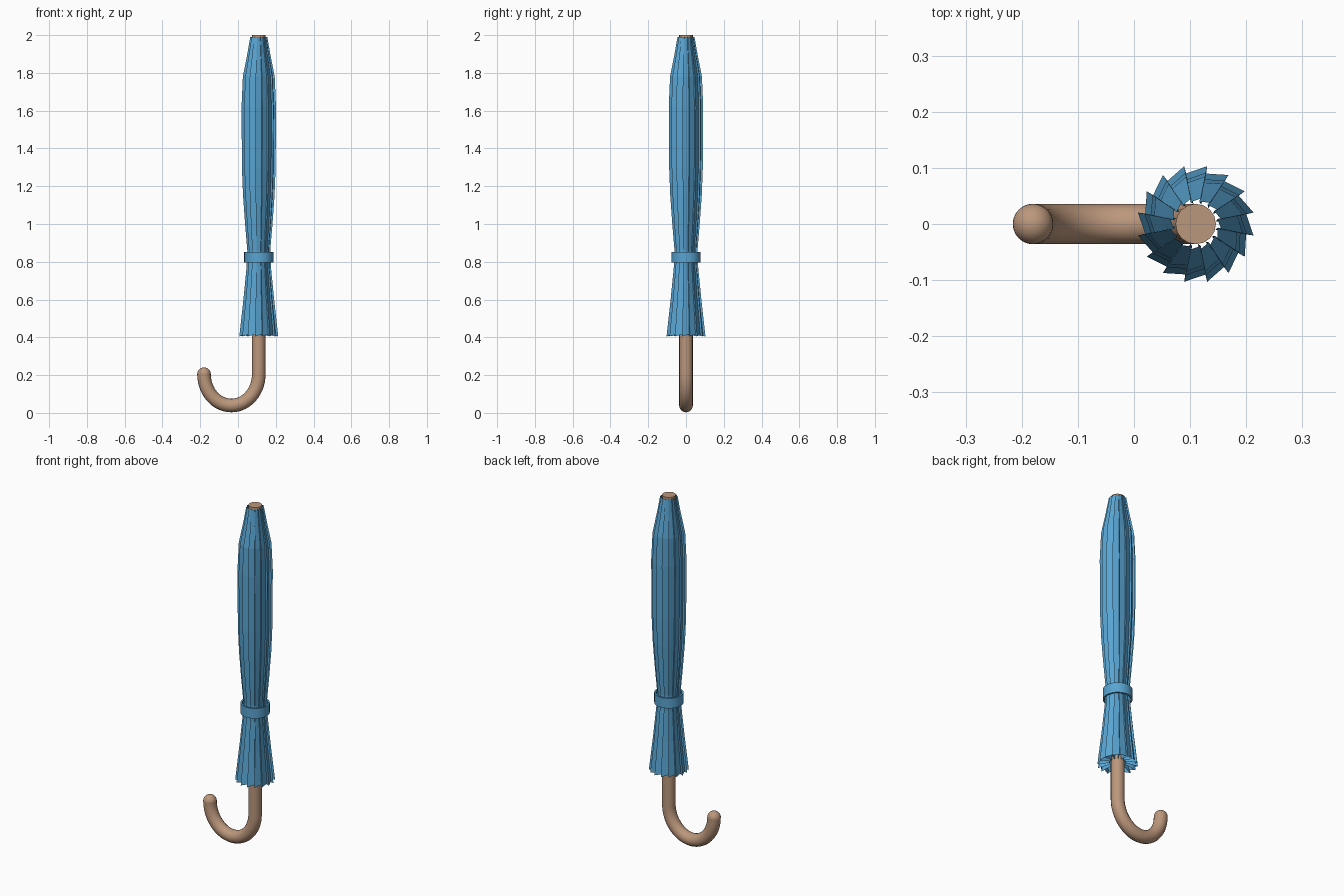
import bpy, bmesh
from math import sin, cos, pi, radians

if "Cube" in bpy.data.objects:
    bpy.data.objects.remove(bpy.data.objects["Cube"])

CX = 0.11          # shaft axis
R = 0.036          # shaft radius
PLEATS = 16


def material(name, rgb):
    m = bpy.data.materials.new(name)
    m.diffuse_color = (*rgb, 1)
    m.use_nodes = True
    m.node_tree.nodes["Principled BSDF"].inputs["Base Color"].default_value = m.diffuse_color
    return m


wood = material("wood", (0.50, 0.31, 0.20))
fabric = material("blue_fabric", (0.10, 0.37, 0.64))


def loft(name, rings, mat, closed=False):
    """Skin a list of equal-length closed rings."""
    bm = bmesh.new()
    loops = [[bm.verts.new(p) for p in ring] for ring in rings]
    pairs = list(zip(loops, loops[1:]))
    if closed:
        pairs.append((loops[-1], loops[0]))
    for a, b in pairs:
        n = len(a)
        for i in range(n):
            j = (i + 1) % n
            bm.faces.new((a[i], a[j], b[j], b[i]))
    me = bpy.data.meshes.new(name)
    bm.to_mesh(me)
    bm.free()
    ob = bpy.data.objects.new(name, me)
    bpy.context.collection.objects.link(ob)
    me.materials.append(mat)
    return ob


def smooth(ob, angle):
    bpy.ops.object.select_all(action='DESELECT')
    ob.select_set(True)
    bpy.context.view_layer.objects.active = ob
    bpy.ops.object.shade_smooth_by_angle(angle=radians(angle))


# Shaft and crook handle: one swept tube with a half-ellipse hook
path = [(CX, 2.0)]
HX, HZ, A, B = -0.035, 0.205, 0.145, 0.166
path += [(HX + A * cos(t), HZ - B * sin(t)) for t in (pi * i / 28 for i in range(29))]
cu = bpy.data.curves.new("shaft_and_handle", 'CURVE')
cu.dimensions = '3D'
cu.bevel_depth = R
cu.bevel_resolution = 6
cu.use_fill_caps = True
sp = cu.splines.new('POLY')
sp.points.add(len(path) - 1)
for p, (x, z) in zip(sp.points, path):
    p.co = (x, 0, z, 1)
handle = bpy.data.objects.new("shaft_and_handle", cu)
bpy.context.collection.objects.link(handle)
cu.materials.append(wood)
handle.select_set(True)
bpy.context.view_layer.objects.active = handle
bpy.ops.object.convert(target='MESH')
smooth(bpy.context.view_layer.objects.active, 40)

# Rounded handle tip
bpy.ops.mesh.primitive_uv_sphere_add(segments=28, ring_count=16, radius=R,
                                     location=(HX - A, 0, HZ))
tip = bpy.context.object
tip.name = "handle_tip"
tip.data.materials.append(wood)
smooth(tip, 40)

# Furled canopy: overlapping sawtooth pleats lofted along the shaft
profile = [(0.405, 0.105), (0.6, 0.083), (0.77, 0.066), (0.86, 0.062), (1.0, 0.074),
           (1.15, 0.085), (1.3, 0.091), (1.62, 0.093), (1.78, 0.086), (1.9, 0.062), (1.99, 0.046)]


def pleat_ring(z, r):
    pts = []
    for k in range(PLEATS):
        a = 2 * pi * (k + 0.5) / PLEATS
        step = 2 * pi / PLEATS
        hem = 0.012 if z < 0.41 else 0
        for f, rr, dz in ((0, r, 0), (1.08, r * 0.87, hem), (0.8, max(R, r * 0.4), hem)):
            t = a + f * step
            pts.append((CX + rr * cos(t), rr * sin(t), z + dz))
    return pts


loft("canopy", [pleat_ring(z, r) for z, r in profile], fabric)

# Closing strap around the canopy
section = [(0.068, 0.795), (0.077, 0.795), (0.077, 0.853), (0.068, 0.853)]
strap = loft("strap", [[(CX + r * cos(2 * pi * i / 32), r * sin(2 * pi * i / 32), z)
                        for i in range(32)] for r, z in section], fabric, closed=True)
smooth(strap, 40)
